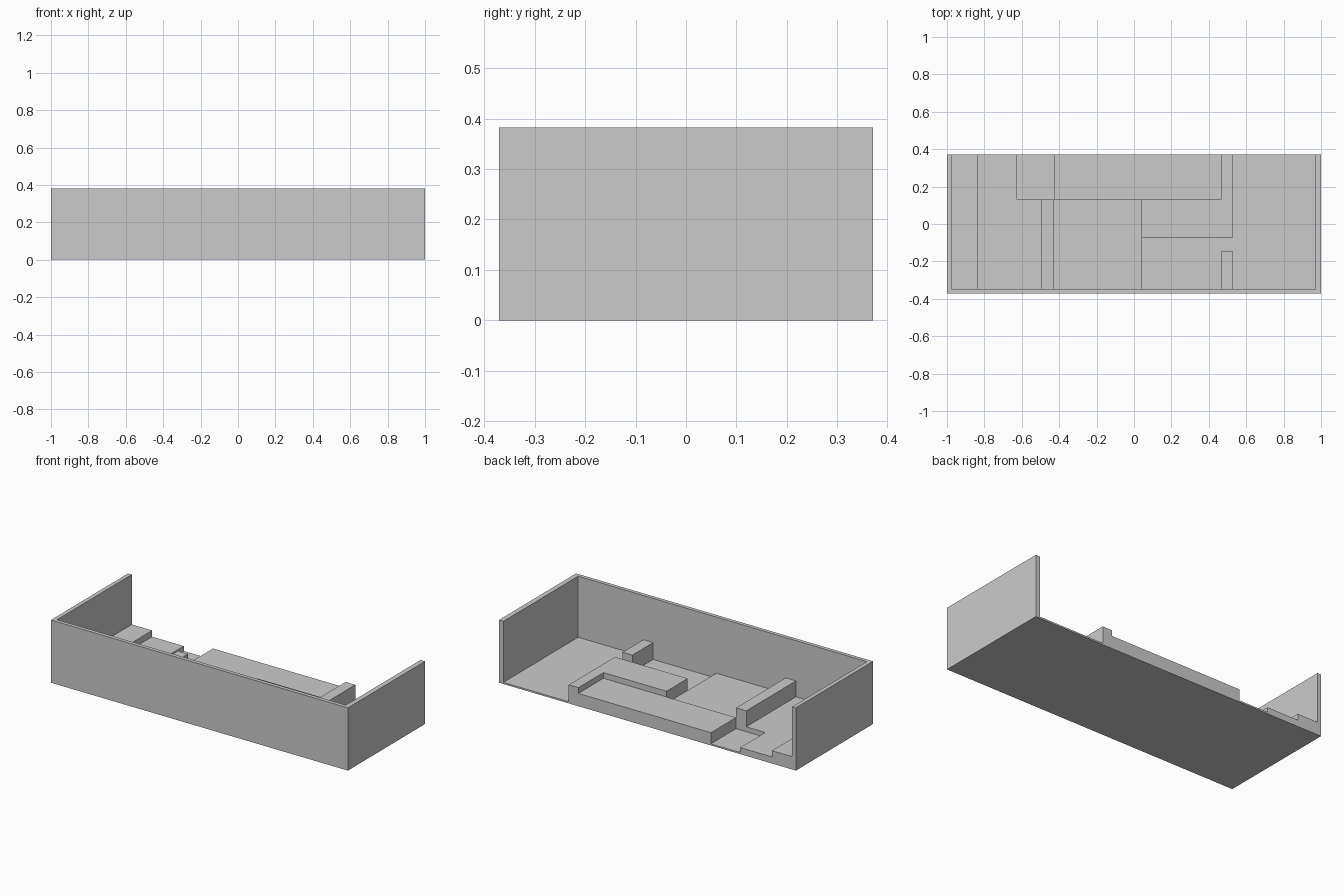
import bpy

if "Cube" in bpy.data.objects:
    bpy.data.objects.remove(bpy.data.objects["Cube"])


def box(name, x0, x1, y0, y1, z0, z1):
    bpy.ops.mesh.primitive_cube_add(
        size=1, location=((x0 + x1) / 2, (y0 + y1) / 2, (z0 + z1) / 2))
    ob = bpy.context.object
    ob.name = name
    ob.scale = (x1 - x0, y1 - y0, z1 - z0)
    bpy.ops.object.transform_apply(location=False, rotation=False, scale=True)
    return ob


def slab(name, outline, z0, z1):
    """Extrude a counter-clockwise outline from z0 up to z1."""
    n = len(outline)
    verts = [(x, y, z) for z in (z0, z1) for x, y in outline]
    faces = [tuple(reversed(range(n))), tuple(range(n, 2 * n))]
    faces += [(i, (i + 1) % n, (i + 1) % n + n, i + n) for i in range(n)]
    me = bpy.data.meshes.new(name)
    me.from_pydata(verts, [], faces)
    ob = bpy.data.objects.new(name, me)
    bpy.context.collection.objects.link(ob)
    return ob


BACK, FRONT = 0.371, -0.348      # open back edge, inner face of front wall
FLOOR, LOW, MID, HIGH, TALL, TOP = 0.01, 0.04, 0.078, 0.113, 0.137, 0.382

# Floor and a U-shaped wall open at the back
box("floor", -0.975, 0.97, FRONT, BACK, 0, FLOOR)
slab("outer_wall", [(-1, -0.371), (1, -0.371), (1, BACK), (0.97, BACK),
                    (0.97, FRONT), (-0.975, FRONT), (-0.975, BACK), (-1, BACK)], 0, TOP)

# Stepped platforms on the left
box("left_step", -0.975, -0.838, FRONT, BACK, FLOOR, MID)
slab("left_low_platform", [(-0.838, FRONT), (-0.497, FRONT), (-0.497, 0.13),
                           (-0.625, 0.13), (-0.625, BACK), (-0.838, BACK)], FLOOR, LOW)
box("divider_wall", -0.497, -0.428, FRONT, 0.13, FLOOR, TALL)

# Central platforms
box("middle_low_platform", -0.428, 0.04, FRONT, 0.13, FLOOR, LOW)
box("back_platform", -0.428, 0.465, 0.13, BACK, FLOOR, MID)
slab("corner_platform", [(0.04, -0.073), (0.53, -0.073), (0.53, BACK),
                         (0.465, BACK), (0.465, 0.13), (0.04, 0.13)], FLOOR, HIGH)

# Short stub against the front wall
box("front_stub", 0.465, 0.53, FRONT, -0.148, FLOOR, HIGH)
